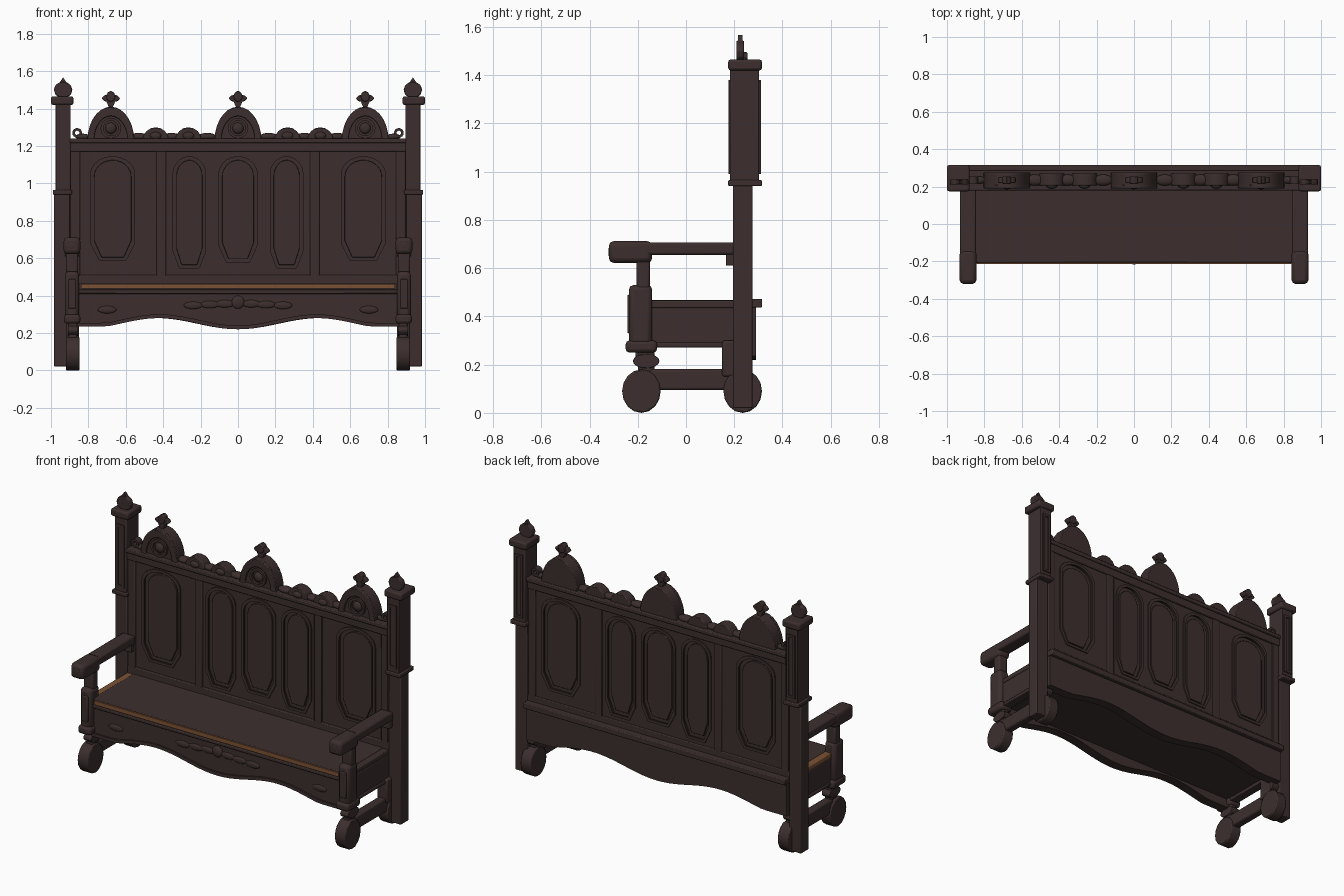
import bpy, bmesh
from math import sin, cos, pi, radians

cube = bpy.data.objects.get("Cube")
if cube:
    bpy.data.objects.remove(cube, do_unlink=True)


def material(name, rgb):
    mat = bpy.data.materials.new(name)
    mat.use_nodes = True
    mat.diffuse_color = (*rgb, 1)
    mat.node_tree.nodes["Principled BSDF"].inputs["Base Color"].default_value = (*rgb, 1)
    return mat


DARK = material("dark walnut", (0.045, 0.028, 0.027))
TAN = material("worn tan edge", (0.2, 0.085, 0.035))
SOFT, FINE = 0.01, 0.005  # bevel widths


def finish(ob, mat=DARK, bevel=0):
    ob.data.materials.clear()
    ob.data.materials.append(mat)
    bpy.ops.object.select_all(action='DESELECT')
    ob.select_set(True)
    bpy.context.view_layer.objects.active = ob
    bpy.ops.object.shade_smooth_by_angle(angle=radians(35))
    if bevel:
        mod = ob.modifiers.new("soft edges", 'BEVEL')
        mod.width, mod.segments = bevel, 2


def prism(name, loops, start, end, bevel=0, side=False):
    """Extrude closed outlines (extra loops are holes): x-z along y, or y-z along x."""
    curve = bpy.data.curves.new(name, 'CURVE')
    curve.dimensions, curve.fill_mode = '2D', 'BOTH'
    curve.extrude = abs(end - start) / 2
    for outline in loops:
        spline = curve.splines.new('POLY')
        spline.points.add(len(outline) - 1)
        for point, (u, v) in zip(spline.points, outline):
            point.co = (u, v, 0, 1)
        spline.use_cyclic_u = True
    temp = bpy.data.objects.new(name + "_outline", curve)
    bpy.context.collection.objects.link(temp)
    graph = bpy.context.evaluated_depsgraph_get()
    mesh = bpy.data.meshes.new_from_object(temp.evaluated_get(graph))
    bpy.data.objects.remove(temp, do_unlink=True)
    bm = bmesh.new()
    bm.from_mesh(mesh)
    bmesh.ops.remove_doubles(bm, verts=bm.verts, dist=0.0001)
    bmesh.ops.recalc_face_normals(bm, faces=bm.faces)
    bm.to_mesh(mesh)
    bm.free()
    ob = bpy.data.objects.new(name, mesh)
    bpy.context.collection.objects.link(ob)
    middle = (start + end) / 2
    ob.rotation_euler = (pi / 2, 0, pi / 2 if side else 0)
    ob.location = (middle, 0, 0) if side else (0, middle, 0)
    finish(ob, bevel=bevel)


def box(name, x, y, z, bevel=0, mat=DARK):
    bpy.ops.mesh.primitive_cube_add(size=1, location=[sum(r) / 2 for r in (x, y, z)])
    ob = bpy.context.object
    ob.name = name
    ob.scale = [abs(r[1] - r[0]) for r in (x, y, z)]
    bpy.ops.object.transform_apply(location=False, rotation=False, scale=True)
    finish(ob, mat, bevel)


def ball(name, location, radii):
    bpy.ops.mesh.primitive_uv_sphere_add(segments=16, ring_count=10, location=location)
    ob = bpy.context.object
    ob.name, ob.scale = name, radii
    finish(ob)


def ellipse(u, v, ru, rv, sides=16):
    angles = [2 * pi * i / sides for i in range(sides)]
    return [(u + ru * cos(a), v + rv * sin(a)) for a in angles]


def dome(u, v, ru, rv, steps=14):
    angles = [pi * i / steps for i in range(steps + 1)]
    return [(u + ru * cos(a), v + rv * sin(a)) for a in angles]


def rectangle(x, z, inset):
    left, right, low, high = x[0] + inset, x[1] - inset, z[0] + inset, z[1] - inset
    return [(left, low), (right, low), (right, high), (left, high)]


def lozenge(panel, inset=0):
    """Panel outline with clipped lower corners and a rounded head."""
    centre, half, low = panel
    half, low, high, rise = half - inset, low + inset, 1.15 - inset, 0.09
    foot = [(-half, low + rise), (-half * 0.6, low), (half * 0.6, low), (half, low + rise)]
    return [(centre + x, z) for x, z in foot] + dome(centre, high - rise, half, rise)


# Backrest: pierced frame, thin core, raised fields and mouldings
BACK = (-0.9, 0.9)
STILE_Y, STILE_Z = (0.195, 0.275), (0.46, 1.18)
panels = [(0, 0.11, 0.57)]
for s in (-1, 1):
    panels += [(s * 0.26, 0.095, 0.54), (s * 0.67, 0.125, 0.58)]
holes = [lozenge(p) for p in panels]
prism("back_frame", [rectangle(BACK, (0.4, 1.2), 0)] + holes, 0.207, 0.268)
box("back_core", BACK, (0.226, 0.248), (0.4, 1.2))
for p in panels:
    prism("panel_field", [lozenge(p, 0.025)], 0.213, 0.261, FINE)
    for y in (0.199, 0.265):
        prism("panel_moulding", [lozenge(p, -0.008), lozenge(p, 0.008)], y, y + SOFT)
for s in (-1, 1):
    for name, x in (("inner_stile", 0.41), ("outer_stile", 0.87)):
        box(name, (s * x - 0.025, s * x + 0.025), STILE_Y, STILE_Z, FINE)
box("back_lower_rail", BACK, STILE_Y, (0.46, 0.51), FINE)
box("crest_rail", BACK, (0.19, 0.28), (1.17, 1.22), FINE)
box("crest_rail_lip", BACK, (0.18, 0.29), (1.215, 1.24), FINE)

# Crest: three gables with rosettes and finials
CREST = 1.23
for x in (-0.68, 0, 0.68):
    outer = dome(x, CREST, 0.125, 0.18)
    inner = dome(x, CREST, 0.09, 0.13)
    prism("gable", [outer], 0.205, 0.275, FINE)
    prism("gable_moulding", [outer, inner], 0.19, 0.21, FINE)
    prism("rosette_ring", [ellipse(x, 1.295, r, r) for r in (0.055, 0.04)], 0.19, 0.21)
    ball("rosette", (x, 0.205, 1.295), (0.03, 0.02, 0.03))
    prism("gable_finial_stem", [ellipse(x, 1.44, 0.025, 0.055, 4)], 0.22, 0.25)
    prism("gable_finial_arms", [ellipse(x, 1.455, 0.05, 0.022, 8)], 0.22, 0.25, FINE)
    prism("gable_finial_tip", [ellipse(x, 1.465, 0.025, 0.03, 8)], 0.215, 0.255, FINE)

# Crest: shells, links and end scrolls
for s in (-1, 1):
    for x in (s * 0.265, s * 0.44):
        prism("crest_shell", [dome(x, CREST, 0.07, 0.07, 8)], 0.205, 0.27, FINE)
        ball("shell_heart", (x, 0.205, 1.255), (0.03, 0.015, 0.02))
    for x in (s * 0.165, s * 0.355, s * 0.53):
        ball("crest_link", (x, 0.235, 1.25), (0.05, 0.03, 0.02))
    prism("end_scroll", [ellipse(s * 0.86, 1.27, r, r) for r in (0.026, 0.012)], 0.215, 0.255)
    ball("scroll_tail", (s * 0.83, 0.235, 1.25), (0.04, 0.02, 0.016))

# Tall back posts with collar, cap and flat bud finial
for s in (-1, 1):
    def across(inner, outer):
        return sorted((s * inner, s * outer))

    box("lower_post", across(0.9, 0.983), STILE_Y, (0.02, 0.95), FINE)
    box("upper_post", across(0.895, 0.977), (0.183, 0.303), (0.95, 1.43), FINE)
    box("post_collar", across(0.888, 0.99), (0.175, 0.315), (0.94, 0.965), FINE)
    box("post_cap", across(0.88, 1), (0.175, 0.315), (1.42, 1.465), SOFT)
    borders = [rectangle(across(0.908, 0.964), (0.99, 1.38), inset) for inset in (0, 0.014)]
    for y in (0.177, 0.3):
        prism("post_panel_moulding", borders, y, y + FINE * 2)
    x = s * 0.935
    prism("post_bud", [ellipse(x, 1.5, 0.05, 0.045, 10)], 0.21, 0.24, FINE)
    prism("post_bud_tip", [ellipse(x, 1.507, 0.04, 0.06, 4)], 0.215, 0.235)

# Seat board with worn edges, back ledge and closed underside
SEAT = (-0.86, 0.86)
box("seat", SEAT, (-0.205, 0.28), (0.43, 0.468), FINE)
box("seat_front_edge", (-0.84, 0.84), (-0.214, -0.19), (0.437, 0.462), 0, TAN)
box("seat_back_ledge", BACK, (0.26, 0.316), (0.437, 0.473), FINE)
box("seat_bottom", SEAT, (-0.17, 0.25), (0.29, 0.31))


# Scalloped aprons front and back
def scallop(x):
    return 0.25 - 0.03 * cos(min(abs(x), 0.7) * pi / 0.42)


stations = [SEAT[1] * i / 20 for i in range(-20, 21)]
edge = [(x, scallop(x)) for x in stations]
apron = edge + [(SEAT[1], 0.44), (SEAT[0], 0.44)]
bead = edge + [(x, z + 0.02) for x, z in reversed(edge)]
prism("front_apron", [apron], -0.2, -0.15)
prism("front_apron_bead", [bead], -0.21, -0.195)
prism("back_apron", [[(x * 1.04, z) for x, z in apron]], 0.23, 0.29)
box("front_apron_top_bead", SEAT, (-0.21, -0.19), (0.41, 0.43), FINE)
ball("apron_boss", (0, -0.2, 0.365), (0.035, 0.016, 0.035))
for s in (-1, 1):
    for x in (0.07, 0.15, 0.24, 0.7):
        ball("apron_leaf", (s * x, -0.2, 0.36 - x * 0.05), (0.05, 0.01, 0.02))

# Arms, legs and feet
for s in (-1, 1):
    def limb(name, inner, outer, y, z, bevel=SOFT, mat=DARK):
        box(name, sorted((s * inner, s * outer)), y, z, bevel, mat)

    limb("armrest", 0.845, 0.93, (-0.3, 0.2), (0.655, 0.707))
    limb("arm_hand", 0.843, 0.932, (-0.32, -0.14), (0.622, 0.712), 0.02)
    limb("arm_bracket", 0.85, 0.925, (0.165, 0.2), (0.61, 0.67), FINE)
    limb("arm_spindle", 0.855, 0.92, (-0.205, -0.15), (0.5, 0.64))
    limb("arm_post", 0.85, 0.925, (-0.237, -0.14), (0.28, 0.53), 0.02)
    limb("arm_post_panel", 0.865, 0.91, (-0.243, -0.23), (0.33, 0.49), FINE)
    limb("leg_collar", 0.843, 0.93, (-0.25, -0.12), (0.25, 0.3), 0.015)
    limb("rear_leg", 0.85, 0.92, (0.15, 0.24), (0.15, 0.3))
    for end, y in (("front", -0.185), ("rear", 0.235)):
        prism(end + "_foot", [ellipse(y, 0.09, 0.08, 0.09)], s * 0.848, s * 0.92, SOFT, True)
        inward = y + (0.02 if y < 0 else -0.02)
        prism(end + "_neck", [ellipse(inward, 0.215, 0.055, 0.03)], s * 0.855, s * 0.91, FINE, True)
        limb(end + "_ankle", 0.86, 0.905, (inward - 0.035, inward + 0.035), (0.14, 0.27))
    limb("stretcher", 0.858, 0.91, (-0.15, 0.2), (0.095, 0.182))
    limb("side_rail", 0.85, 0.9, (-0.16, 0.26), (0.275, 0.435), FINE)
    limb("side_rail_bead", 0.85, 0.908, (-0.16, 0.2), (0.272, 0.292), FINE)
    limb("seat_side_edge", 0.855, 0.9, (-0.16, 0.2), (0.435, 0.465), FINE, TAN if s < 0 else DARK)
    ball("arm_scroll", (s * 0.888, -0.31, 0.667), (0.034, 0.012, 0.034))
